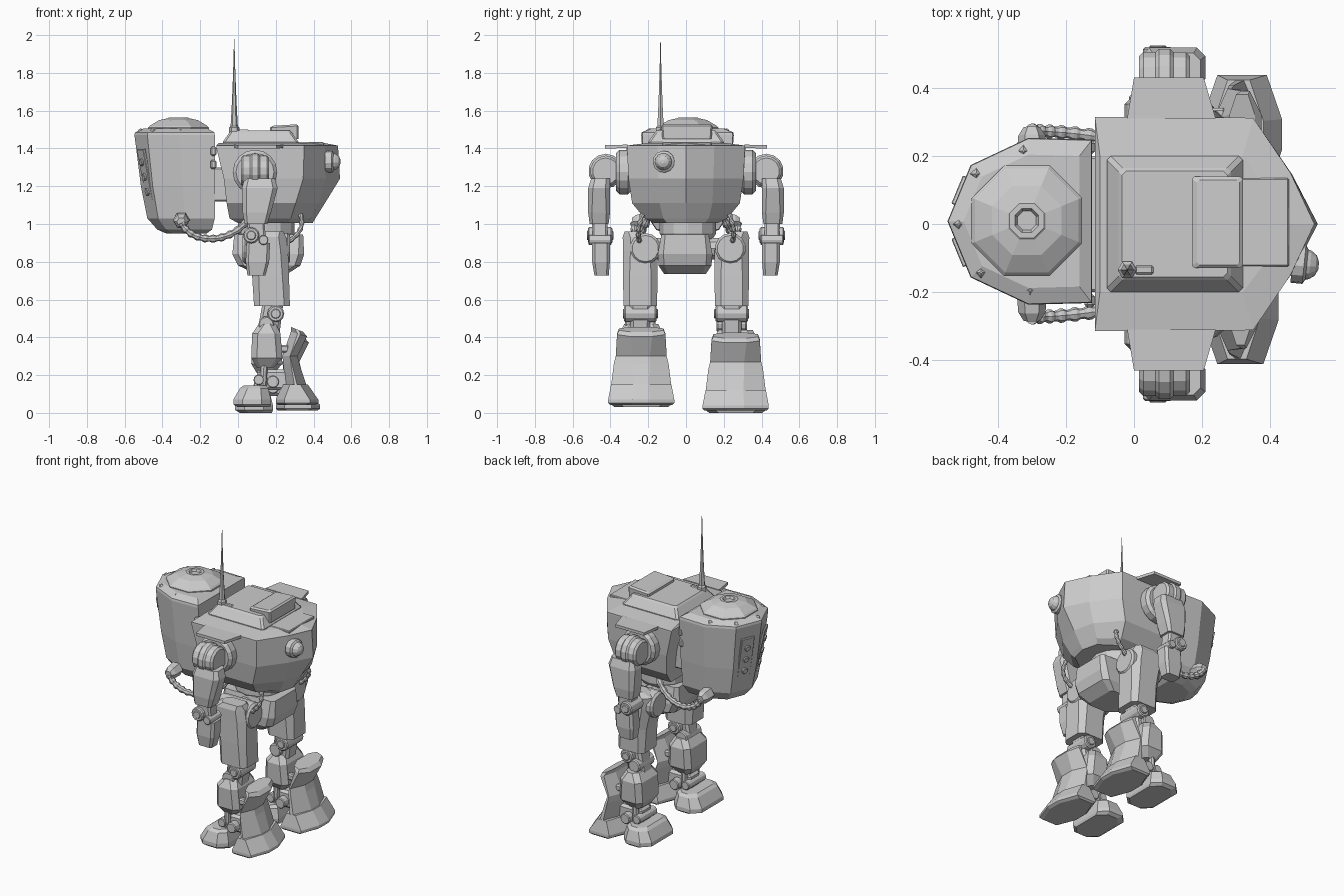
import bpy, bmesh, math
from mathutils import Vector, Matrix
from mathutils.geometry import interpolate_bezier


def finish(name, bm, bevel=0):
    bmesh.ops.recalc_face_normals(bm, faces=bm.faces)
    me = bpy.data.meshes.new(name)
    bm.to_mesh(me)
    bm.free()
    ob = bpy.data.objects.new(name, me)
    bpy.context.collection.objects.link(ob)
    if bevel:
        m = ob.modifiers.new("bevel", 'BEVEL')
        m.width, m.segments, m.limit_method = bevel, 1, 'ANGLE'
    return ob


def loft(name, rings, bevel=0):
    bm = bmesh.new()
    vs = [[bm.verts.new(p) for p in r] for r in rings]
    n = len(vs[0])
    for a, b in zip(vs, vs[1:]):
        for i in range(n):
            j = (i + 1) % n
            bm.faces.new((a[i], a[j], b[j], b[i]))
    bm.faces.new(vs[0])
    bm.faces.new(vs[-1])
    return finish(name, bm, bevel)


def R(z, x0, x1, y, w, c=.03, slope=0, cy=None):
    """Chamfered rectangle at height z, y centre and half width w."""
    cy = cy or c
    p = [(x0 + c, -w), (x1 - c, -w), (x1, -w + cy), (x1, w - cy),
         (x1 - c, w), (x0 + c, w), (x0, w - cy), (x0, -w + cy)]
    return [(a, y + b, z + slope * (a - x0)) for a, b in p]


def box(name, x0, x1, y, w, z0, z1, bevel=.008):
    f = lambda z: [(x0, y - w, z), (x1, y - w, z), (x1, y + w, z), (x0, y + w, z)]
    return loft(name, [f(z0), f(z1)], bevel)


def turned(name, loc, axis, prof, n=12, spin=0):
    """Solid turned around an axis from (radius, height) points."""
    rot = Vector((0, 0, 1)).rotation_difference(Vector(axis)).to_matrix()
    rings = []
    for r, h in prof:
        rings.append([Vector(loc) + rot @ Vector((r * math.cos(t), r * math.sin(t), h))
                      for t in [spin + 2 * math.pi * i / n for i in range(n)]])
    return loft(name, rings)


def cyl(name, loc, axis, r, d, n=12):
    c = r * .15
    return turned(name, loc, axis, [(r - c, -d / 2), (r, -d / 2 + c), (r, d / 2 - c), (r - c, d / 2)], n)


def hose(name, a, b, c, d, r, steps=40):
    pts = interpolate_bezier(Vector(a), Vector(b), Vector(c), Vector(d), steps)
    rings = []
    for i, p in enumerate(pts):
        t = pts[min(i + 1, steps - 1)] - pts[max(i - 1, 0)]
        q = t.to_track_quat('Z', 'Y')
        rr = r * (1 if i % 4 < 2 else .75)
        rings.append([p + q @ Vector((rr * math.cos(k * math.pi / 4), rr * math.sin(k * math.pi / 4), 0))
                      for k in range(8)])
    loft(name, rings)


# hull: pointed plan lofted through heights
def plan(z, xb, yb, xs, ys, xm, ym, tip):
    return [(xb, -yb, z), (xs, -ys, z), (xm, -ym, z), (tip, 0, z), (xm, ym, z), (xs, ys, z), (xb, yb, z)]


loft("hull", [plan(1.005, .0, .17, .27, .17, .37, .10, .395),
              plan(1.03, -.045, .22, .28, .22, .385, .12, .41),
              plan(1.11, -.06, .285, .305, .285, .43, .14, .46),
              plan(1.24, -.075, .305, .345, .305, .465, .145, .54),
              plan(1.405, -.115, .315, .35, .312, .46, .15, .53),
              plan(1.415, -.115, .315, .35, .312, .46, .15, .53),
              plan(1.43, -.1, .2, .32, .2, .38, .12, .45)])
# roof hatch with raised visor and front panel
loft("roof_hatch", [R(1.42, -.08, .32, 0, .2, .012), R(1.435, -.08, .32, 0, .2, .012),
                    R(1.485, -.045, .285, 0, .165, .012), R(1.495, -.035, .275, 0, .155, .012)])
loft("hatch_visor", [R(1.45, .17, .32, .005, .13, .008), R(1.51, .17, .32, .005, .135, .008, .06),
                     R(1.52, .185, .31, .005, .125, .008, .06)])
box("roof_panel", .30, .455, .005, .13, 1.41, 1.433, .004)
# antenna
turned("antenna", (-.02, -.135, 1.48), (0, 0, 1),
       [(.028, 0), (.028, .03), (.019, .04), (.012, .17), (.006, .32), (.001, .5)], 6)
box("antenna_mount", .0, .06, -.135, .016, 1.48, 1.5)
# headlamp on the nose
turned("headlamp", (.465, -.115, 1.33), (1, -.1, 0),
       [(.058, 0), (.058, .035), (.045, .043), (.042, .053), (.03, .07), (.01, .078)], 12)

# backpack tank
tank_plan = [(-.238, 0), (-.17, .165), (.0, .245), (.187, .24), (.187, -.24), (.0, -.245), (-.17, -.165)]


def tank_ring(z, s, dx=0):
    return [(-.31 + dx + x * s, .008 + y * s, z) for x, y in tank_plan]


loft("tank", [tank_ring(.95, .5, .05), tank_ring(.97, .68, .045), tank_ring(1.03, .84, .03),
              tank_ring(1.2, .92, .015), tank_ring(1.47, 1), tank_ring(1.485, .99), tank_ring(1.505, .8)])
turned("tank_dome", (-.315, .01, 1.49), (0, 0, 1),
       [(.175, 0), (.175, .02), (.165, .03), (.11, .06), (.06, .07), (.055, .074), (.038, .074), (.03, .06)],
       8, math.pi / 8)
for i in range(8):
    t = i * math.pi / 4 + .05
    if math.cos(t) < .9:
        turned("tank_rivet", (-.315 + .2 * math.cos(t), .01 + .205 * math.sin(t), 1.485), (0, 0, 1),
               [(.02, 0), (.012, .014), (.004, .02)], 4)
# back vent panels with knobs, following the tank's slanted faces
for s in (-1, 1):
    nrm = Vector((-.91, s * .375, -.2)).normalized()
    ctr = Vector((-.487, .008 + s * .08, 1.25))
    ob = box("vent_panel", -.008, .006, 0, .045, -.16, .15, .003)
    rot = nrm.to_track_quat('X', 'Z').to_matrix().to_4x4()
    ob.data.transform(Matrix.Translation(ctr) @ rot)
    for k in (-.08, 0, .08):
        p = ctr + rot.to_3x3() @ Vector((.004, 0, k))
        cyl("vent_knob", p, nrm, .02, .025, 8)

box("tank_link", -.16, -.04, 0, .2, 1.12, 1.3)

# pelvis and waist
turned("waist", (.15, .01, .98), (0, 0, 1), [(.13, -.06), (.15, -.03), (.15, .06)], 12)
loft("pelvis", [R(.735, .1, .26, -.005, .11, .02), R(.78, .0, .33, -.005, .14, .03),
                R(.84, -.03, .35, -.005, .145, .03), R(.945, -.02, .345, -.005, .125, .02)])

for s in (-1, 1):
    # shoulder roof flap
    f = lambda z: [(-.02, s * .31, z), (.0, s * .43, z - .002), (.205, s * .43, z - .002), (.24, s * .31, z)]
    loft("shoulder_flap", [f(1.402), f(1.42)])
    for z in (1.29, 1.36):
        box("tank_hinge", -.145, -.115, s * .225, .02, z, z + .05)
    # shoulder: round socket, then barrel lying along x with a middle band
    cyl("shoulder_socket", (.09, s * .33, 1.275), (0, 1, 0), .118, .08, 16)
    ya = s * .425
    cyl("shoulder_barrel", (.09, ya, 1.28), (1, 0, 0), .082, .15, 14)
    cyl("shoulder_band", (.09, ya, 1.28), (1, 0, 0), .092, .06, 14)
    # forearm sleeve, elbow and hand
    yf = s * .46
    loft("arm_sleeve", [R(1.0, .035, .155, yf, .05, .015), R(1.06, .025, .175, yf, .058, .02),
                        R(1.19, .02, .21, yf, .058, .025), R(1.24, .035, .195, s * .452, .05, .02)])
    loft("elbow_fork", [R(.9, .05, .15, s * .455, .04, .01), R(1.01, .05, .14, s * .457, .04, .01)])
    cyl("elbow_pin", (.07, s * .455, .94), (0, 1, 0), .043, .13)
    cyl("wrist_pin", (.135, s * .455, .915), (0, 1, 0), .026, .12)
    cyl("elbow_cap", (.07, s * .455, .94), (0, 1, 0), .025, .14)
    loft("hand", [R(.728, .05, .145, s * .447, .038, .012), R(.8, .04, .165, s * .45, .047, .015),
                  R(.9, .045, .17, s * .45, .047, .015)])
    # hoses
    turned("hose_socket", (-.3, s * .2, 1.02), (0, s, -.1), [(.045, 0), (.04, .06), (.024, .085)], 6)
    hose("tank_hose", (-.3, s * .275, 1.005), (-.25, s * .27, .9), (-.05, s * .27, .88), (.06, s * .2, 1.03), .021)
    hose("hull_hose", (.33, s * .23, 1.05), (.36, s * .26, .97), (.3, s * .26, .92), (.22, s * .23, .88), .014, 24)

    # leg: hip ball, thigh, knee
    cyl("hip_joint", (.15, .01 + s * .225, .87), (1, 0, 0), .082, .25, 14)
    cyl("hip_axle", (.15, .01 + s * .15, .87), (0, 1, 0), .06, .16, 10)
    yt = s * .242
    loft("thigh", [R(.565, .085, .275, yt, .088, .03), R(.72, .075, .27, yt, .092, .035),
                   R(.86, .045, .265, yt, .092, .04), R(.93, .04, .255, s * .265, .07, .04),
                   R(.96, .1, .24, s * .28, .045, .02)])
    loft("knee_block", [R(.42, .1, .22, yt, .05, .015), R(.58, .13, .24, yt, .055, .015)])
    cyl("knee_pin", (.2, yt, .525), (0, 1, 0), .045, .17)
    cyl("knee_cap", (.2, yt, .525), (0, 1, 0), .026, .185)
    cyl("lower_knee_pin", (.15, yt, .47), (0, 1, 0), .042, .16)

    # shin, guard and two part foot; the far leg is a little forward and lower
    dx, dz = (.01, 0) if s > 0 else (0, .03)
    y = .013 + s * .25
    loft("calf", [R(.21 + dz, .1, .19, y, .07, .02), R(.26 + dz, .07, .235, y, .11, .03),
                  R(.39 + dz, .075, .225, y, .115, .03), R(.44 + dz, .11, .2, y, .09, .03)])
    loft("shin_guard", [R(.11 + dz, .25, .365 + dx, y, .16, .05, 0, .12),
                        R(.23 + dz, .24, .325 + dx, y, .145, .04, 0, .1),
                        R(.27 + dz, .235, .315 + dx, y, .135, .04, 0, .09),
                        R(.40 + dz, .28, .365 + dx, y, .128, .035, -.3, .07),
                        R(.425 + dz, .28, .345 + dx, y, .118, .02, -.4, .06)])
    for k in (-.06, .06):
        box("shin_strut", .17, .27, y + k, .018, .29 + dz, .33 + dz)
        cyl("ankle_rod", (.135, y + k, .18 + dz), (.05, 0, 1), .02, .16, 8)
    box("ankle_block", .1, .29, y, .055, .09 + dz, .2 + dz, .015)
    cyl("ankle_pin", (.185, y, .135 + dz), (0, 1, 0), .034, .2)
    cyl("heel_pin", (.11, y, .145 + dz), (0, 1, 0), .028, .18)
    loft("toe", [R(.012 + dz, .21, .41 + dx, y, .165, .05, 0, .12), R(.022 + dz, .2, .425 + dx, y, .175, .045, 0, .13),
                 R(.04 + dz, .2, .425 + dx, y, .175, .045, 0, .13), R(.12 + dz, .235, .37 + dx, y, .16, .04, 0, .12)])
    loft("heel", [R(.0 + dz, .0 + dx, .17 + dx, y, .14, .05), R(.015 + dz, -.025 + dx, .175 + dx, y, .16, .05),
                  R(.04 + dz, -.025 + dx, .175 + dx, y, .16, .05), R(.1 + dz, .01 + dx, .16 + dx, y, .14, .04),
                  R(.115 + dz, .03 + dx, .15 + dx, y, .12, .04)])
